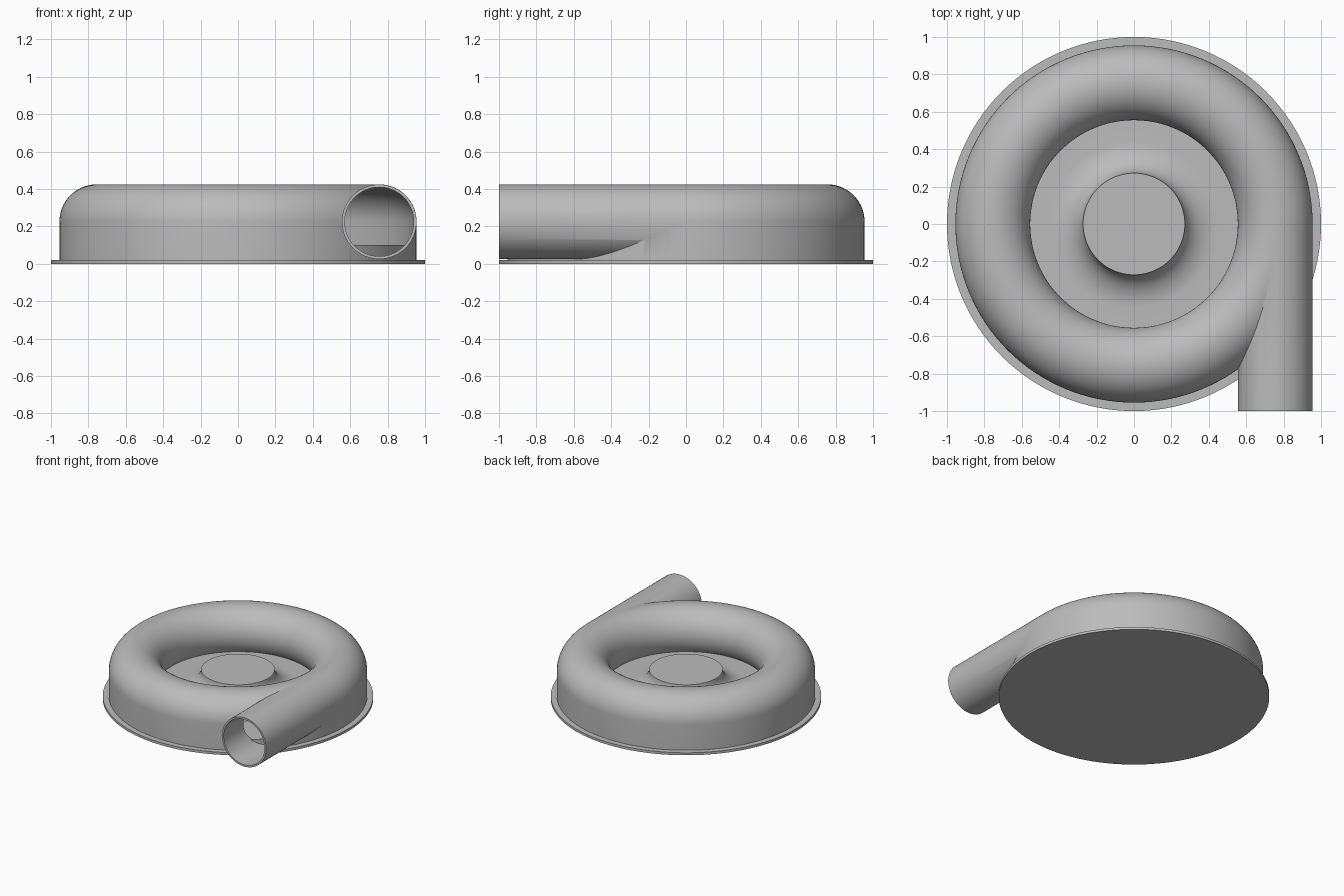
import bpy, bmesh
from math import sin, cos, pi, asin
from mathutils import Matrix, Vector

RING, MID, TUBE, WALL = 0.755, 0.225, 0.2, 0.015
FLOOR, BASE = 0.1, 0.02

cube = bpy.data.objects.get("Cube")
if cube:
    bpy.data.objects.remove(cube, do_unlink=True)

metal = bpy.data.materials.new("plain grey")
metal.use_nodes = True
grey = (0.5, 0.5, 0.5, 1)
metal.diffuse_color = grey
metal.node_tree.nodes["Principled BSDF"].inputs["Base Color"].default_value = grey


def finish(name, bm):
    bmesh.ops.recalc_face_normals(bm, faces=bm.faces)
    mesh = bpy.data.meshes.new(name)
    bm.to_mesh(mesh)
    bm.free()
    mesh.materials.append(metal)
    obj = bpy.data.objects.new(name, mesh)
    bpy.context.collection.objects.link(obj)
    return obj


def lathe(name, profile, steps=128):
    """Revolve a closed (radius, height) outline about z."""
    bm = bmesh.new()
    verts = [bm.verts.new((r, 0, z)) for r, z in profile]
    edges = [bm.edges.new((v, verts[i - 1])) for i, v in enumerate(verts)
             if v.co.x + verts[i - 1].co.x > 0]
    bmesh.ops.spin(bm, geom=verts + edges, cent=(0, 0, 0), axis=(0, 0, 1),
                   angle=2 * pi, steps=steps)
    bmesh.ops.remove_doubles(bm, verts=bm.verts, dist=1e-5)
    return finish(name, bm)


def rod(name, radius, y0, y1):
    """Cylinder along y through the tube centre."""
    bm = bmesh.new()
    place = Matrix.Translation((RING, (y0 + y1) / 2, MID)) @ Matrix.Rotation(pi / 2, 4, "X")
    bmesh.ops.create_cone(bm, cap_ends=True, segments=64, radius1=radius,
                          radius2=radius, depth=y1 - y0, matrix=place)
    return finish(name, bm)


def tube_arc(radius, bottom, n=40):
    """Tube section from the inner foot, over the crown, to the outer side."""
    start = pi + asin((MID - bottom) / radius)
    return [(RING + radius * cos(start * (1 - i / n)),
             MID + radius * sin(start * (1 - i / n))) for i in range(n + 1)]


def combine(obj, tool, operation):
    mod = obj.modifiers.new(operation, "BOOLEAN")
    mod.operation, mod.solver, mod.object = operation, "EXACT", tool
    bpy.context.view_layer.objects.active = obj
    bpy.ops.object.modifier_apply(modifier=mod.name)
    bpy.data.objects.remove(tool, do_unlink=True)


# Casing with its central hub flaring down to the inner floor
HUB_R, HUB_TOP, FLARE = 0.272, 0.235, 0.18
hub = [(0, HUB_TOP)]
for i in range(13):
    a = pi / 2 * i / 12
    hub.append((HUB_R + FLARE * (1 - cos(a)),
                HUB_TOP - (HUB_TOP - FLOOR) * sin(a)))
outer = RING + TUBE
casing = lathe("spiral_casing", hub + tube_arc(TUBE, FLOOR) + [(outer, BASE), (0, BASE)])

# Tangential outlet pipe
combine(casing, rod("pipe", TUBE - 0.0005, -1, 0), "UNION")

# Hollow ring channel and pipe bore
low = FLOOR - 0.02
inner = TUBE - WALL
channel = lathe("channel", tube_arc(inner, low) + [(RING + inner, low)])
combine(casing, channel, "DIFFERENCE")
combine(casing, rod("bore", inner - 0.0005, -1.1, -0.005), "DIFFERENCE")

# Raised floor inside the channel
r0, r1, z0 = 0.61, 0.948, 0.03
floor = lathe("channel_floor", [(r0, z0), (r0, FLOOR), (r1, FLOOR), (r1, z0)])
combine(casing, floor, "UNION")

# Round base plate
base = lathe("base_plate", [(0, 0), (1, 0), (1, BASE), (0, BASE)])

# Smooth shading with crisp rims
bpy.ops.object.select_all(action="DESELECT")
for obj in (casing, base):
    obj.select_set(True)
bpy.context.view_layer.objects.active = casing
bpy.ops.object.shade_smooth_by_angle(angle=pi / 6)
